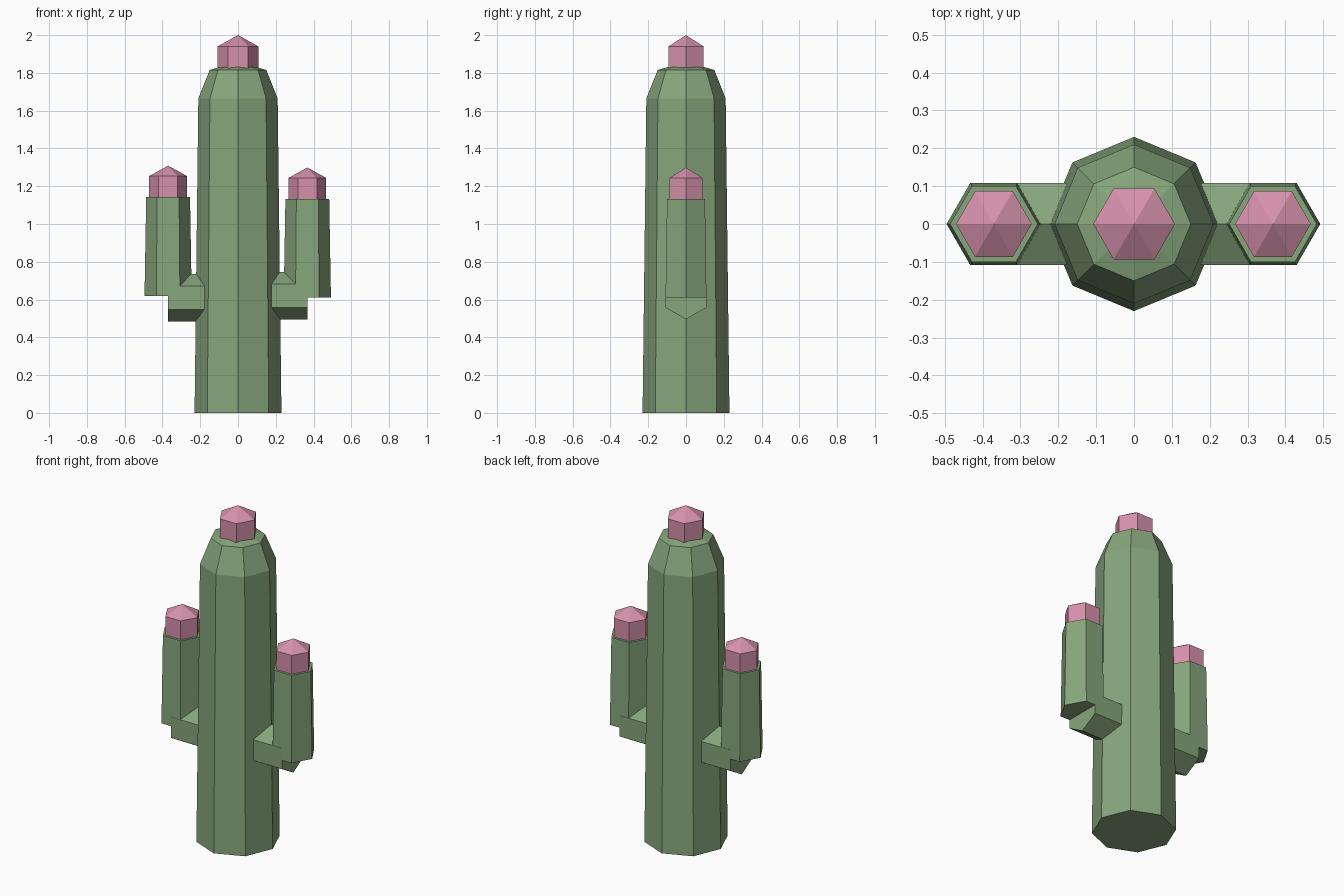
import bpy, bmesh, math
from mathutils import Matrix

if "Cube" in bpy.data.objects:
    bpy.data.objects.remove(bpy.data.objects["Cube"])


def material(name, color):
    m = bpy.data.materials.new(name)
    m.diffuse_color = (*color, 1)
    m.use_nodes = True
    m.node_tree.nodes["Principled BSDF"].inputs["Base Color"].default_value = m.diffuse_color
    return m


GREEN = material("cactus green", (0.242, 0.381, 0.202))
PINK = material("flower pink", (0.67, 0.285, 0.41))


def stack(name, sides, rings, mat, matrix):
    """Flat-faced solid from (radius, height) rings; a last radius of 0 makes a point."""
    bm = bmesh.new()
    prev = None
    for r, h in rings:
        n = 1 if r == 0 else sides
        ring = [bm.verts.new((r * math.cos(2 * math.pi * i / sides),
                              r * math.sin(2 * math.pi * i / sides), h)) for i in range(n)]
        if prev is None:
            bm.faces.new(ring[::-1])
        else:
            for i in range(sides):
                j = (i + 1) % sides
                if n == 1:
                    bm.faces.new((prev[i], prev[j], ring[0]))
                else:
                    bm.faces.new((prev[i], prev[j], ring[j], ring[i]))
        prev = ring
    if len(prev) > 1:
        bm.faces.new(prev)
    bm.transform(matrix)
    bmesh.ops.recalc_face_normals(bm, faces=bm.faces)
    me = bpy.data.meshes.new(name)
    bm.to_mesh(me)
    bm.free()
    me.materials.append(mat)
    ob = bpy.data.objects.new(name, me)
    bpy.context.collection.objects.link(ob)
    return ob


def flower(name, x, z, r, wall, tip):
    stack(name, 6, [(r, -0.01), (r, wall), (0, tip)], PINK, Matrix.Translation((x, 0, z)))


# Trunk with tapered shoulder and shallow pointed top
stack("trunk", 8, [(0.23, 0), (0.21, 1.665), (0.15, 1.815), (0, 1.86)], GREEN, Matrix())
flower("top_flower", 0, 1.82, 0.108, 0.12, 0.18)

# Arms: x of upright, elbow height, upright bottom, upright top
for side, x, elbow, low, high in (("left", -0.37, 0.61, 0.618, 1.142),
                                  ("right", 0.367, 0.62, 0.61, 1.132)):
    # horizontal branch, ridge up, running outward from inside the trunk
    turn = Matrix.Translation((0, 0, elbow)) @ Matrix.Rotation(math.copysign(math.pi / 2, x), 4, 'Y')
    stack(side + "_branch", 6, [(0.125, 0.1), (0.125, abs(x))], GREEN, turn)
    # upright part
    stack(side + "_arm", 6, [(0.125, low), (0.116, high)], GREEN, Matrix.Translation((x, 0, 0)))
    flower(side + "_flower", x, high, 0.1, 0.112, 0.167)
